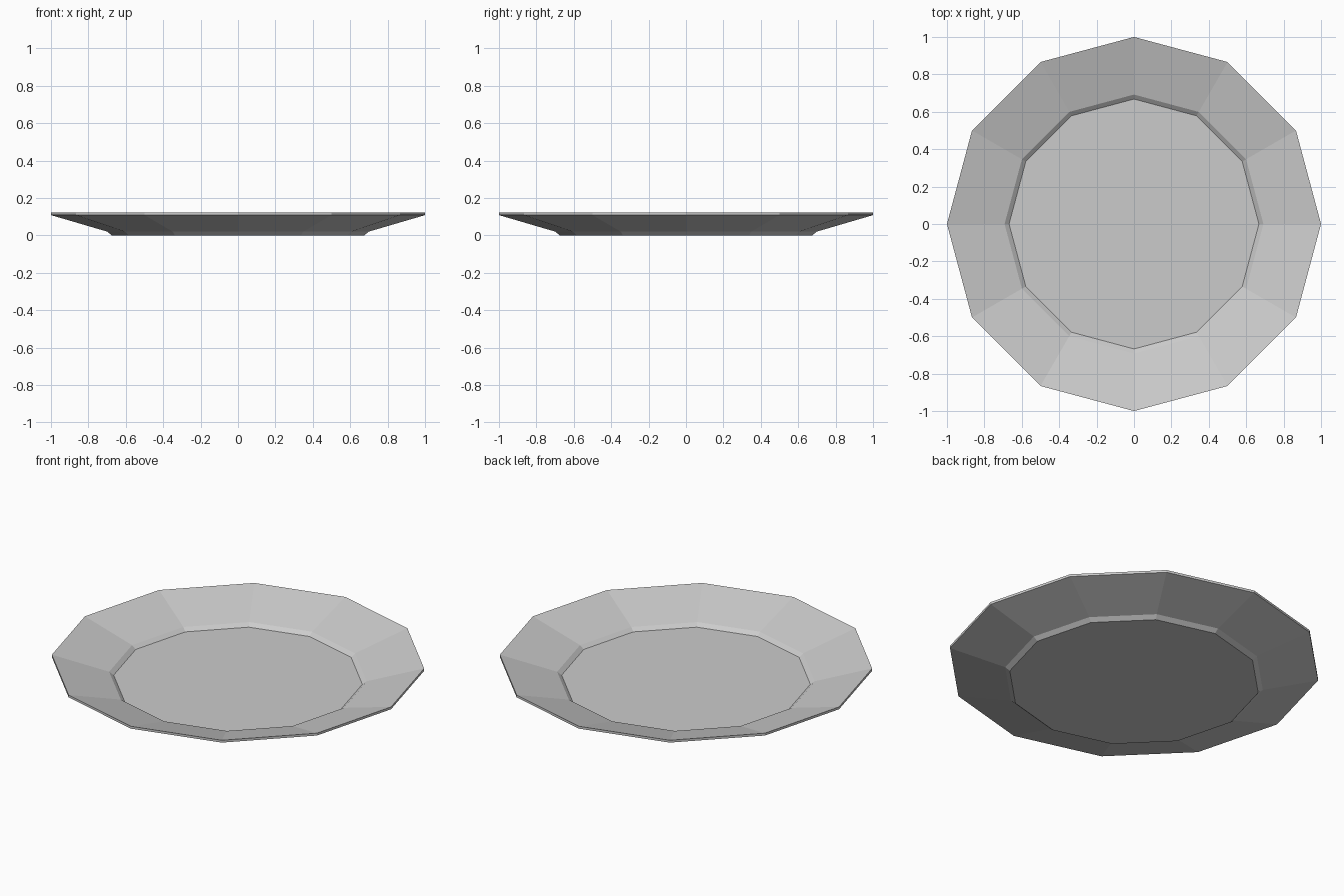
import bpy, bmesh, math

if "Cube" in bpy.data.objects:
    bpy.data.objects.remove(bpy.data.objects["Cube"])

SIDES = 12

# Flat colour
mat = bpy.data.materials.new("light_grey_ceramic")
mat.diffuse_color = (0.60, 0.60, 0.60, 1.0)
mat.use_nodes = True
mat.node_tree.nodes["Principled BSDF"].inputs["Base Color"].default_value = mat.diffuse_color

# Closed cross-section (radius, height): underside, foot, rim edge, inner dish
profile = [
    (0.675, 0.0),    # foot
    (0.70, 0.02),    # underside bend
    (1.0, 0.108),    # rim, lower edge
    (1.0, 0.122),    # rim, upper edge
    (0.692, 0.034),  # inner bend
    (0.668, 0.015),  # dish floor
]

# Plate: rings of the cross-section joined, capped with two flat floors
bm = bmesh.new()
rings = []
for r, z in profile:
    rings.append([bm.verts.new((r * math.cos(2 * math.pi * i / SIDES),
                                r * math.sin(2 * math.pi * i / SIDES), z))
                  for i in range(SIDES)])
for lower, upper in zip(rings, rings[1:]):
    for i in range(SIDES):
        j = (i + 1) % SIDES
        bm.faces.new((lower[i], lower[j], upper[j], upper[i]))
bm.faces.new(rings[0][::-1])
bm.faces.new(rings[-1])
bmesh.ops.recalc_face_normals(bm, faces=bm.faces)

mesh = bpy.data.meshes.new("plate")
bm.to_mesh(mesh)
bm.free()
mesh.materials.append(mat)
plate = bpy.data.objects.new("plate", mesh)
bpy.context.collection.objects.link(plate)
